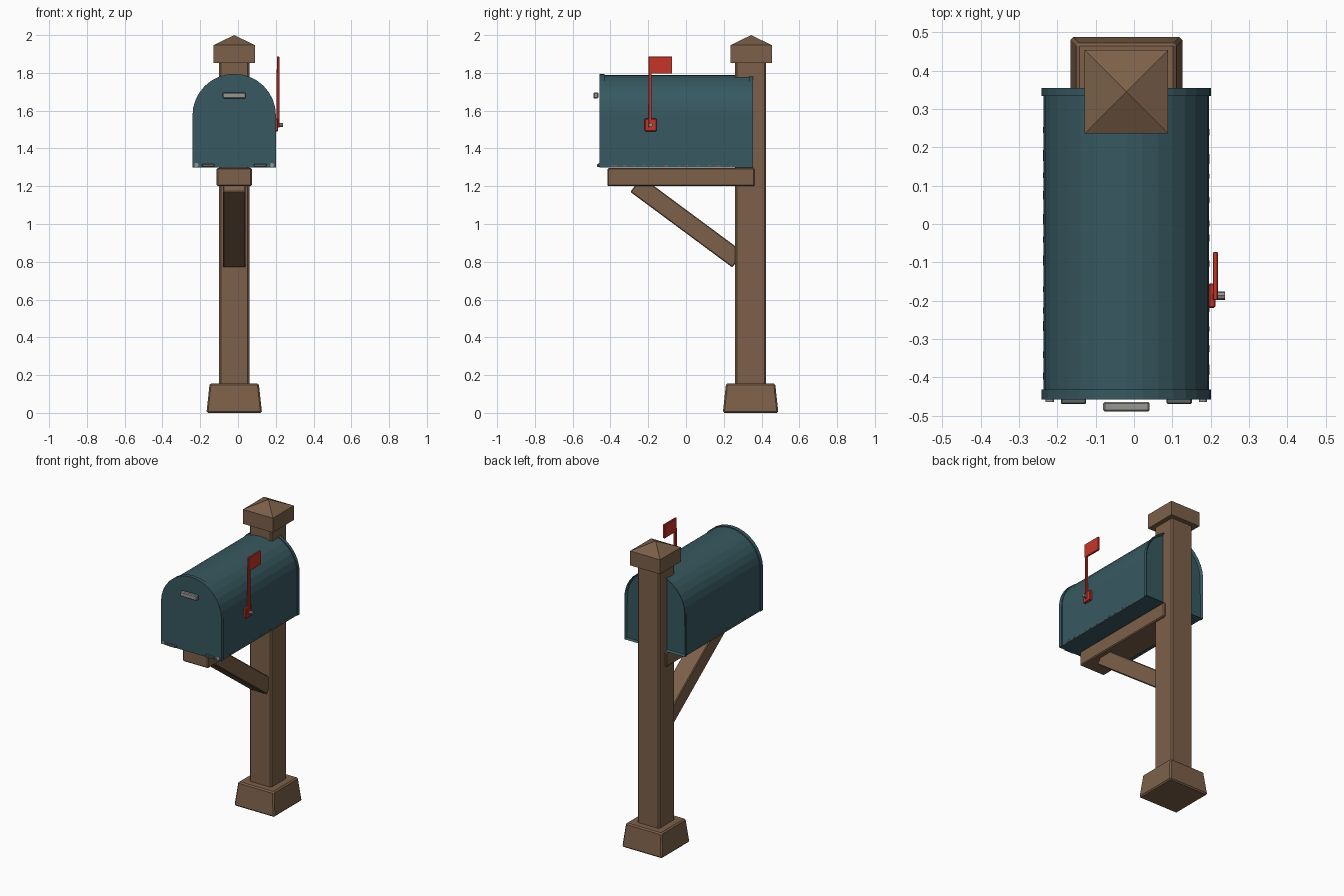
import bpy, bmesh, math, random
from mathutils import Matrix, Vector

cube = bpy.data.objects.get("Cube")
if cube:
    bpy.data.objects.remove(cube, do_unlink=True)


def material(name, rgb):
    m = bpy.data.materials.new(name)
    m.use_nodes = True
    m.diffuse_color = (*rgb, 1)
    m.node_tree.nodes["Principled BSDF"].inputs["Base Color"].default_value = (*rgb, 1)
    return m


WOOD = material("brown wood", (0.20, 0.117, 0.067))
TEAL = material("teal metal", (0.038, 0.098, 0.117))
RED = material("red paint", (0.56, 0.036, 0.023))
STEEL = material("pale steel", (0.30, 0.31, 0.29))
HINGE = material("dark steel", (0.11, 0.125, 0.125))
RUST = material("rust", (0.25, 0.10, 0.045))

CX, PY = -0.02, 0.342   # centre line of the box, depth of the post


def finish(name, bm, mat, bevel=0):
    bmesh.ops.recalc_face_normals(bm, faces=bm.faces)
    mesh = bpy.data.meshes.new(name)
    bm.to_mesh(mesh)
    bm.free()
    mesh.materials.append(mat)
    ob = bpy.data.objects.new(name, mesh)
    bpy.context.collection.objects.link(ob)
    if bevel:
        mod = ob.modifiers.new("Bevel", 'BEVEL')
        mod.width = bevel
        mod.segments = 1
        mod.limit_method = 'ANGLE'
    return ob


def box(name, x, y, z, mat, bevel=0, top=1.0):
    """Box from three (min, max) ranges; top scales the upper face."""
    bm = bmesh.new()
    bmesh.ops.create_cube(bm, size=1)
    mid = Vector([(a + b) / 2 for a, b in (x, y, z)])
    size = Vector([b - a for a, b in (x, y, z)])
    for v in bm.verts:
        s = top if v.co.z > 0 else 1
        v.co = mid + Vector((v.co.x * size.x * s, v.co.y * size.y * s, v.co.z * size.z))
    return finish(name, bm, mat, bevel)


def span(c, half):
    return (c - half, c + half)


def disc(name, centre, axis, radius, depth, mat, sides=12):
    bm = bmesh.new()
    rot = Vector(axis).to_track_quat('Z', 'Y').to_matrix().to_4x4()
    bmesh.ops.create_cone(bm, cap_ends=True, segments=sides, radius1=radius, radius2=radius,
                          depth=depth, matrix=Matrix.Translation(centre) @ rot)
    return finish(name, bm, mat)


def arch(name, y0, y1, radius, recess=0, steps=16):
    """Round-topped solid running along y, with an optional recessed back."""
    spring, low = 1.574, 1.298
    pts = [(CX + radius, low)]
    pts += [(CX + radius * math.cos(math.pi * i / steps),
             spring + radius * math.sin(math.pi * i / steps)) for i in range(steps + 1)]
    pts += [(CX - radius, low)]
    bm = bmesh.new()
    face = bm.faces.new([bm.verts.new((x, y0, z)) for x, z in pts])
    ext = bmesh.ops.extrude_face_region(bm, geom=[face])["geom"]
    bmesh.ops.translate(bm, vec=(0, y1 - y0, 0),
                        verts=[g for g in ext if isinstance(g, bmesh.types.BMVert)])
    bmesh.ops.recalc_face_normals(bm, faces=bm.faces)
    if recess:
        back = max(bm.faces, key=lambda f: f.calc_center_median().y)
        bmesh.ops.inset_region(bm, faces=[back], thickness=0.012)
        bmesh.ops.translate(bm, vec=(0, -recess, 0), verts=back.verts)
    return finish(name, bm, TEAL)


# Post, flared foot and arm
box("post", span(CX, 0.08), span(PY, 0.082), (0.02, 1.88), WOOD, 0.009)
box("post_foot", span(CX, 0.147), span(PY, 0.147), (0, 0.156), WOOD, 0.008, top=0.885)
box("support_arm", span(CX, 0.093), (-0.416, 0.363), (1.2, 1.296), WOOD, 0.006)

# Post cap with a pyramid top
bm = bmesh.new()
rings = [[bm.verts.new((CX + sx * 0.109, 0.345 + sy * 0.109, z))
          for sx, sy in ((-1, -1), (1, -1), (1, 1), (-1, 1))] for z in (1.852, 1.947)]
apex = bm.verts.new((CX, 0.345, 2.0))
bm.faces.new(rings[0])
for i in range(4):
    j = (i + 1) % 4
    bm.faces.new((rings[0][i], rings[0][j], rings[1][j], rings[1][i]))
    bm.faces.new((rings[1][i], rings[1][j], apex))
finish("post_cap", bm, WOOD)

# Diagonal brace under the arm
brace = box("diagonal_brace", span(0, 0.06), span(0, 0.336), span(0, 0.05), WOOD, 0.005)
brace.location = (CX, 0.005, 1.01)
brace.rotation_euler.x = -math.atan2(0.4, 0.54)

# Letter box with a door at the front and a recessed back
arch("box_body", -0.44, 0.338, 0.216)
arch("front_door", -0.458, -0.432, 0.221)
arch("back_rim", 0.334, 0.355, 0.221, recess=0.014)

# Door handle, hinges and rivets
box("door_handle", span(CX, 0.061), (-0.49, -0.464), (1.664, 1.697), STEEL, 0.005)
for side, s in (("right", -1), ("left", 1)):
    box(side + "_hinge", span(CX + s * 0.138, 0.033), (-0.47, -0.455), (1.301, 1.317), HINGE, 0.003)
    disc(side + "_rivet", (CX + s * 0.2, -0.46, 1.313), (0, -1, 0), 0.011, 0.008, STEEL)

# Signal flag on the left side
box("flag_mount", (0.194, 0.213), span(-0.187, 0.032), (1.491, 1.558), RED, 0.004)
box("flag_stem", (0.205, 0.219), span(-0.19, 0.0085), (1.51, 1.82), RED, 0.002)
box("flag_panel", (0.206, 0.219), (-0.199, -0.073), (1.796, 1.886), RED, 0.002)
disc("flag_bolt", (0.224, -0.187, 1.525), (1, 0, 0), 0.011, 0.026, STEEL, 8)

# Rust flecks along the lower edges of the box
random.seed(4)
for s in (-1, 1):
    for i in range(12):
        y = -0.39 + i * 0.057 + random.uniform(-0.012, 0.012)
        z = 1.308 + random.uniform(-0.003, 0.004)
        box("rust_fleck", span(CX + s * 0.2165, 0.001), span(y, random.uniform(0.005, 0.015)),
            span(z, 0.003), RUST)
